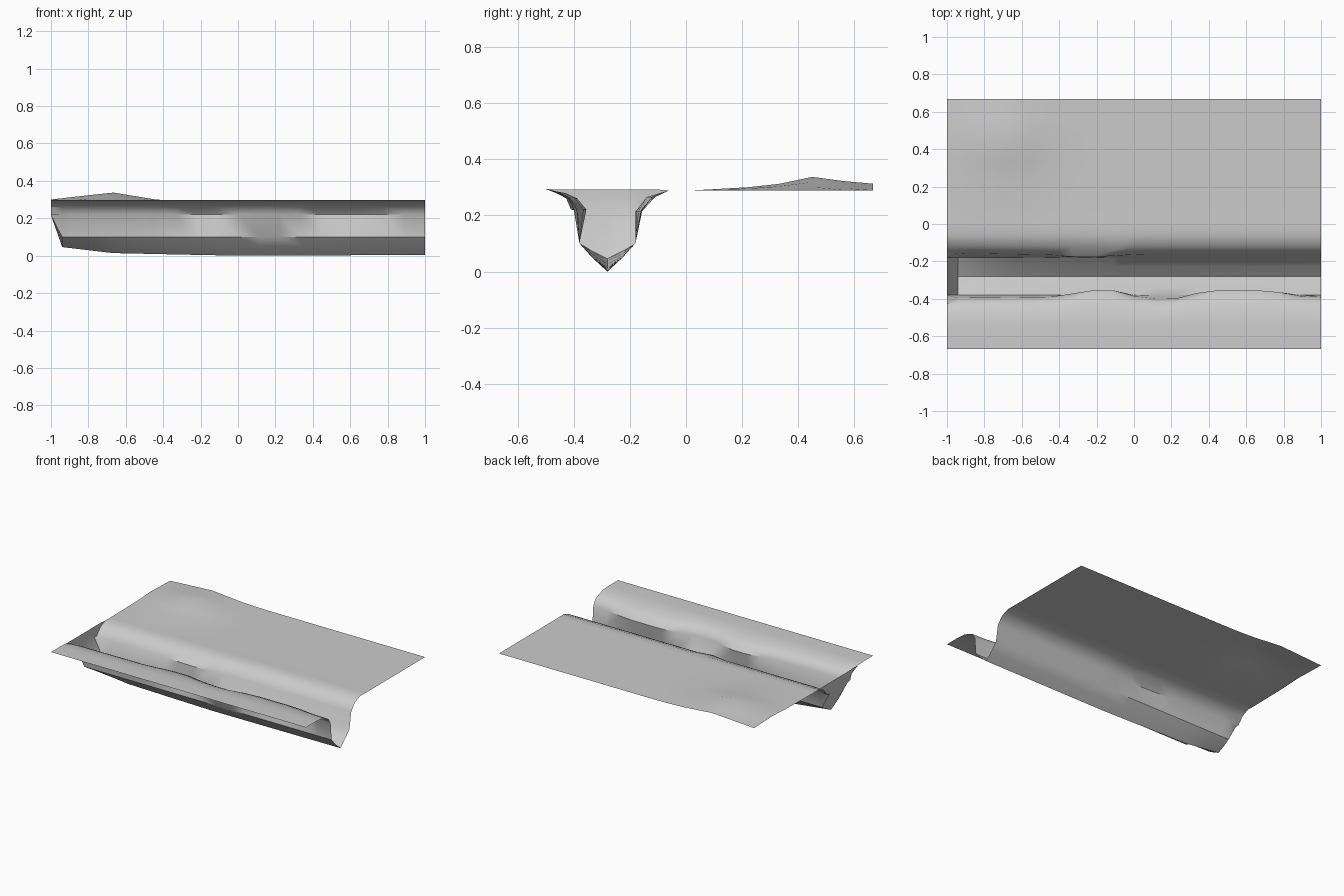
import bpy, bmesh
from math import pi, radians

if "Cube" in bpy.data.objects:
    bpy.data.objects.remove(bpy.data.objects["Cube"])


def lerp_table(table, x):
    for (x0, v0), (x1, v1) in zip(table, table[1:]):
        if x <= x1:
            return v0 + (v1 - v0) * (x - x0) / (x1 - x0)
    return table[-1][1]


# Wavy lips of the trench, as y positions along x
FRONT_LIP = [(-1, -.41), (-.95, -.395), (-.45, -.39), (-.22, -.355), (-.11, -.355),
             (0, -.385), (.11, -.40), (.22, -.40), (.33, -.37), (.44, -.355),
             (.67, -.355), (.78, -.365), (.89, -.385), (1, -.39)]
BACK_LIP = [(-1, -.155), (-.44, -.165), (-.33, -.175), (-.2, -.178), (-.05, -.165),
            (.1, -.16), (1, -.16)]
BACK_EDGE = [(-1, -.11), (-.94, -.12), (-.22, -.12), (-.11, -.14), (0, -.12), (1, -.12)]
FLOOR = [(-1, .22), (-.94, .05), (-.67, .018), (-.3, .01), (0, .004), (1, .008)]


def bump(x, y):
    # Low mound near the back left corner
    fx = lerp_table([(-1, .25), (-.67, 1), (-.4, .12), (-.2, 0), (1, 0)], x)
    fy = lerp_table([(-1, 0), (0, 0), (.22, .25), (.333, .5), (.45, 1), (.56, .7), (.67, .5)], y)
    return .05 * fx * fy


def section(x, closed=False):
    f, b, e = (lerp_table(t, x) for t in (FRONT_LIP, BACK_LIP, BACK_EDGE))
    low = lerp_table(FLOOR, x)
    lip_z = .225
    wall = max(.105, low)
    k = f + .40                      # shift of the lip shoulder
    pts = [(-.667, .302), (-.56, .302), (-.50, .298), (-.455 + k * .6, .283),
           (-.42 + k * .7, .265), (f, lip_z), (-.38, wall), (-.335, (wall + low) / 2),
           (-.28, low), (-.225, (wall + low) / 2), (-.18, wall), (b, .22),
           (e, .27), (-.06, .293)]
    pts += [(y, .292) for y in (0, .111, .222, .333, .45, .56, .667)]
    if closed:                       # top edge of the closed left end
        pts = [(y, max(z, .297)) if -.5 < y < -.07 else (y, z) for y, z in pts]
    return [(x, y, z + bump(x, y)) for y, z in pts]


# Ground sheet with the trench, lofted along x
stations = [-1, -.94] + [-1 + i / 9 for i in range(1, 19)]
bm = bmesh.new()
rows = [section(-1, True)] + [section(x) for x in stations]
grid = [[bm.verts.new(p) for p in row] for row in rows]
for a, c in zip(grid, grid[1:]):
    for j in range(len(a) - 1):
        bm.faces.new((a[j], c[j], c[j + 1], a[j + 1]))
bmesh.ops.remove_doubles(bm, verts=bm.verts, dist=.0005)
bmesh.ops.dissolve_degenerate(bm, dist=.0005, edges=bm.edges)
mesh = bpy.data.meshes.new("trench_ground")
bm.to_mesh(mesh)
bm.free()
ground = bpy.data.objects.new("trench_ground", mesh)
bpy.context.collection.objects.link(ground)
low = min(v.co.z for v in mesh.vertices)
for v in mesh.vertices:
    v.co.z -= low

bpy.context.view_layer.objects.active = ground
ground.select_set(True)
bpy.ops.object.shade_smooth_by_angle(angle=radians(35))
